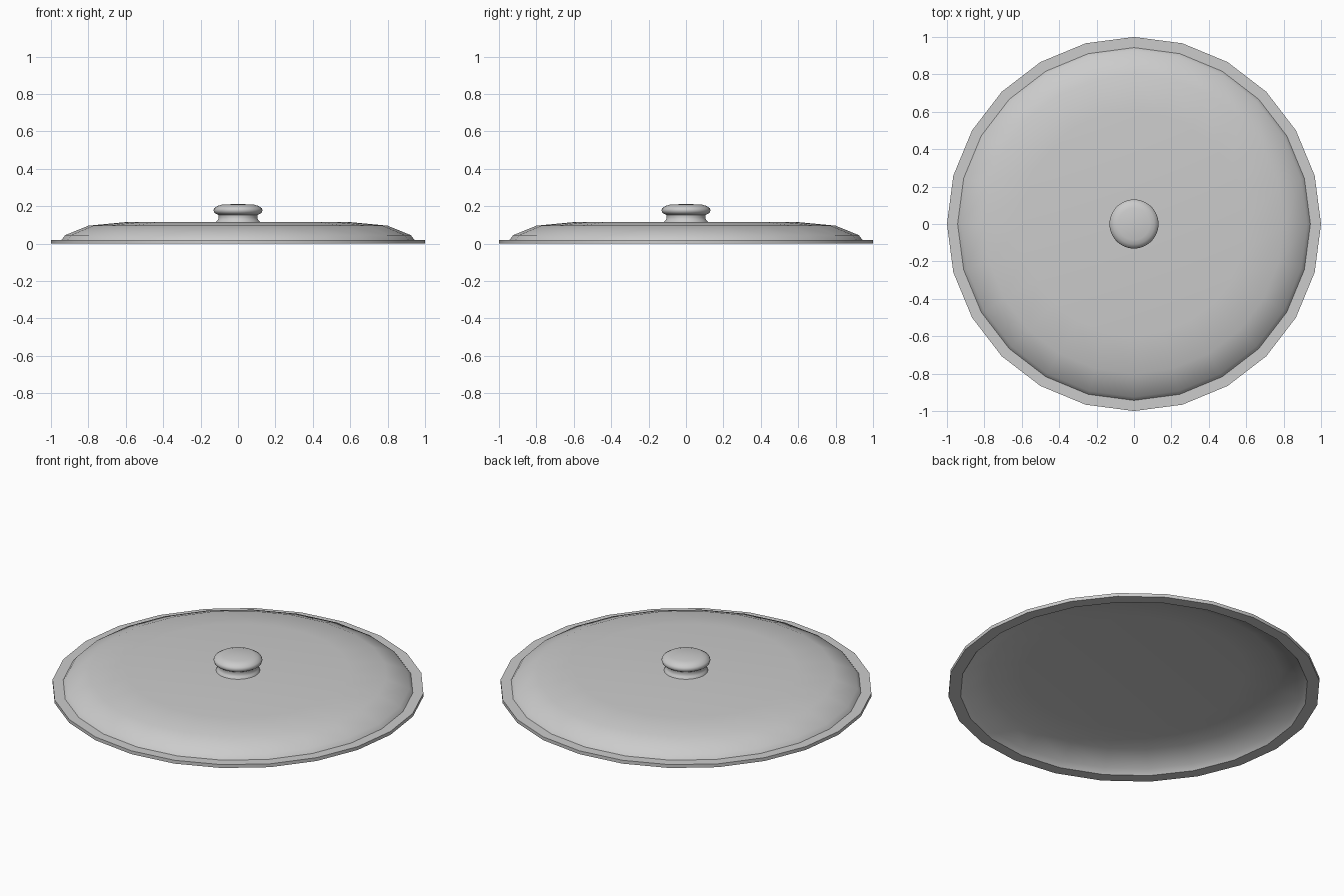
import bpy, bmesh, math

if "Cube" in bpy.data.objects:
    bpy.data.objects.remove(bpy.data.objects["Cube"])


def lathe(name, profile, sides, angle):
    """Revolve (radius, height) points around z; radius 0 makes a pole."""
    bm = bmesh.new()
    rings = []
    for r, z in profile:
        if r == 0:
            rings.append([bm.verts.new((0, 0, z))] * sides)
        else:
            rings.append([bm.verts.new((r * math.cos(2 * math.pi * i / sides),
                                        r * math.sin(2 * math.pi * i / sides), z))
                          for i in range(sides)])
    for a, b in zip(rings, rings[1:]):
        for i in range(sides):
            j = (i + 1) % sides
            bm.faces.new(list(dict.fromkeys((a[i], a[j], b[j], b[i]))))
    bmesh.ops.recalc_face_normals(bm, faces=bm.faces[:])
    mesh = bpy.data.meshes.new(name)
    bm.to_mesh(mesh)
    bm.free()
    obj = bpy.data.objects.new(name, mesh)
    bpy.context.collection.objects.link(obj)
    bpy.ops.object.select_all(action='DESELECT')
    obj.select_set(True)
    bpy.context.view_layer.objects.active = obj
    bpy.ops.object.shade_smooth_by_angle(angle=math.radians(angle))
    return obj


# Shallow hollow dome with a flat rim
lathe("lid", [(0, 0.117), (0.6, 0.115), (0.8, 0.096), (0.925, 0.045),
              (0.943, 0.02), (1.0, 0.02), (1.0, 0.0), (0.935, 0.0),
              (0.912, 0.03), (0.79, 0.08), (0.6, 0.098), (0, 0.1)], 24, 35)

# Round knob with a pinched neck
lathe("knob", [(0, 0.105), (0.118, 0.105), (0.118, 0.117), (0.108, 0.126),
               (0.103, 0.14), (0.106, 0.154), (0.118, 0.16), (0.127, 0.166),
               (0.131, 0.178), (0.127, 0.19), (0.108, 0.202), (0.085, 0.209),
               (0, 0.212)], 48, 50)
